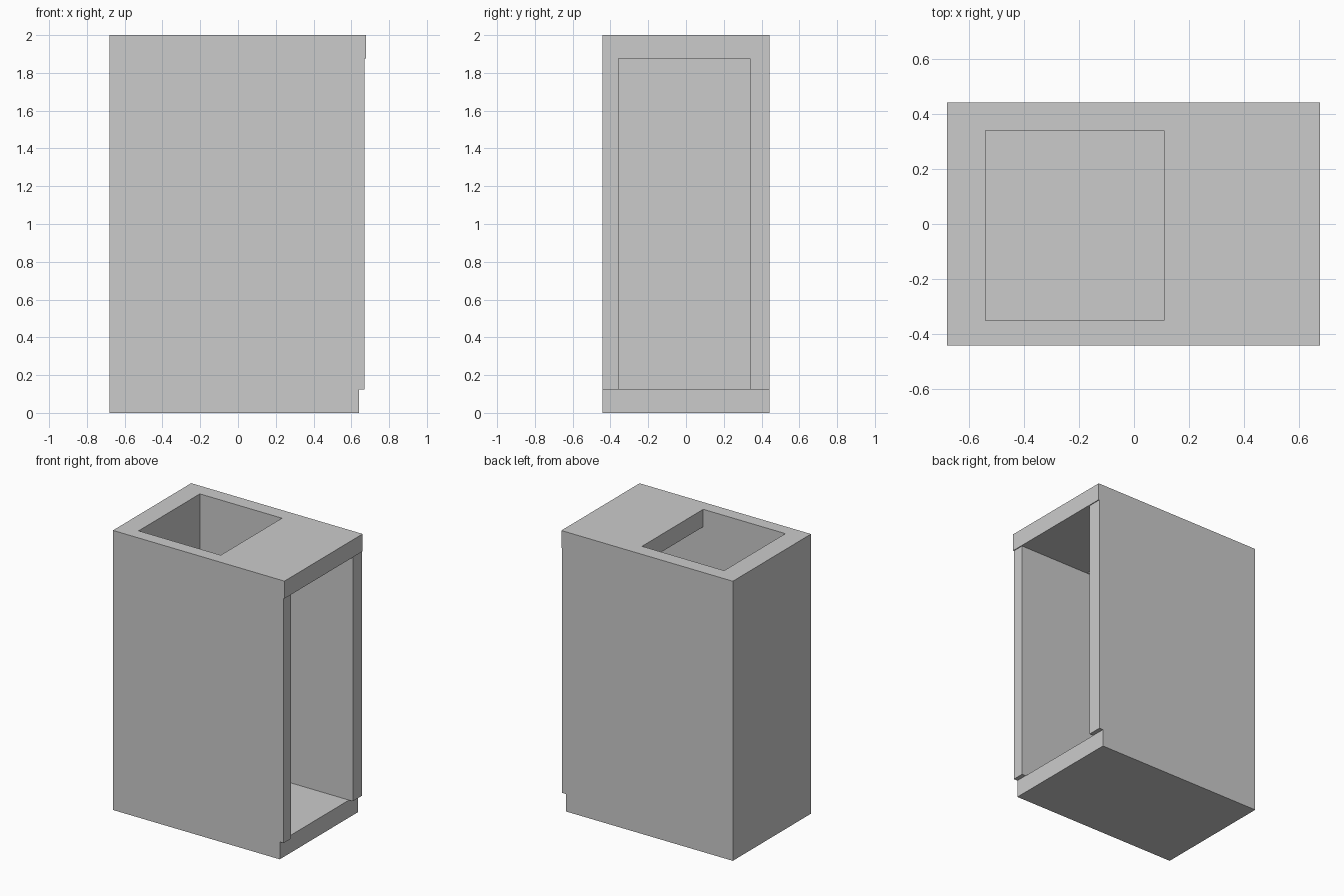
import bpy
from mathutils import Vector

if "Cube" in bpy.data.objects:
    bpy.data.objects.remove(bpy.data.objects["Cube"])


def box(name, lo, hi):
    """Axis-aligned box between two corners."""
    lo, hi = Vector(lo), Vector(hi)
    bpy.ops.mesh.primitive_cube_add(size=1, location=(lo + hi) / 2)
    ob = bpy.context.object
    ob.name = name
    ob.scale = hi - lo
    bpy.ops.object.transform_apply(location=True, rotation=False, scale=True)
    return ob


def carve(target, name, lo, hi):
    """Cut a box out of the target and discard the cutter."""
    cutter = box(name, lo, hi)
    cutter.hide_render = True
    mod = target.modifiers.new(name, 'BOOLEAN')
    mod.operation = 'DIFFERENCE'
    mod.solver = 'EXACT'
    mod.object = cutter
    bpy.context.view_layer.objects.active = target
    bpy.ops.object.modifier_apply(modifier=mod.name)
    bpy.data.objects.remove(cutter)


PANEL = 0.125            # top and floor thickness
TOP = 2 - PANEL          # underside of the top

# Solid outer block, as wide as the overhanging top
cabinet = box("cabinet_body", (-0.68, -0.442, 0), (0.677, 0.442, 2))

# Side walls stop just short of the top, the floor is set back further
carve(cabinet, "wall_setback", (0.671, -1, -0.5), (1, 1, TOP))
carve(cabinet, "floor_setback", (0.64, -1, -0.5), (1, 1, PANEL))

# Hollow inside, open at the right end
carve(cabinet, "cavity", (-0.54, -0.357, PANEL), (1, 0.34, TOP))

# Opening through the top
carve(cabinet, "top_opening", (-0.54, -0.352, TOP - 0.2), (0.11, 0.34, 2.5))
